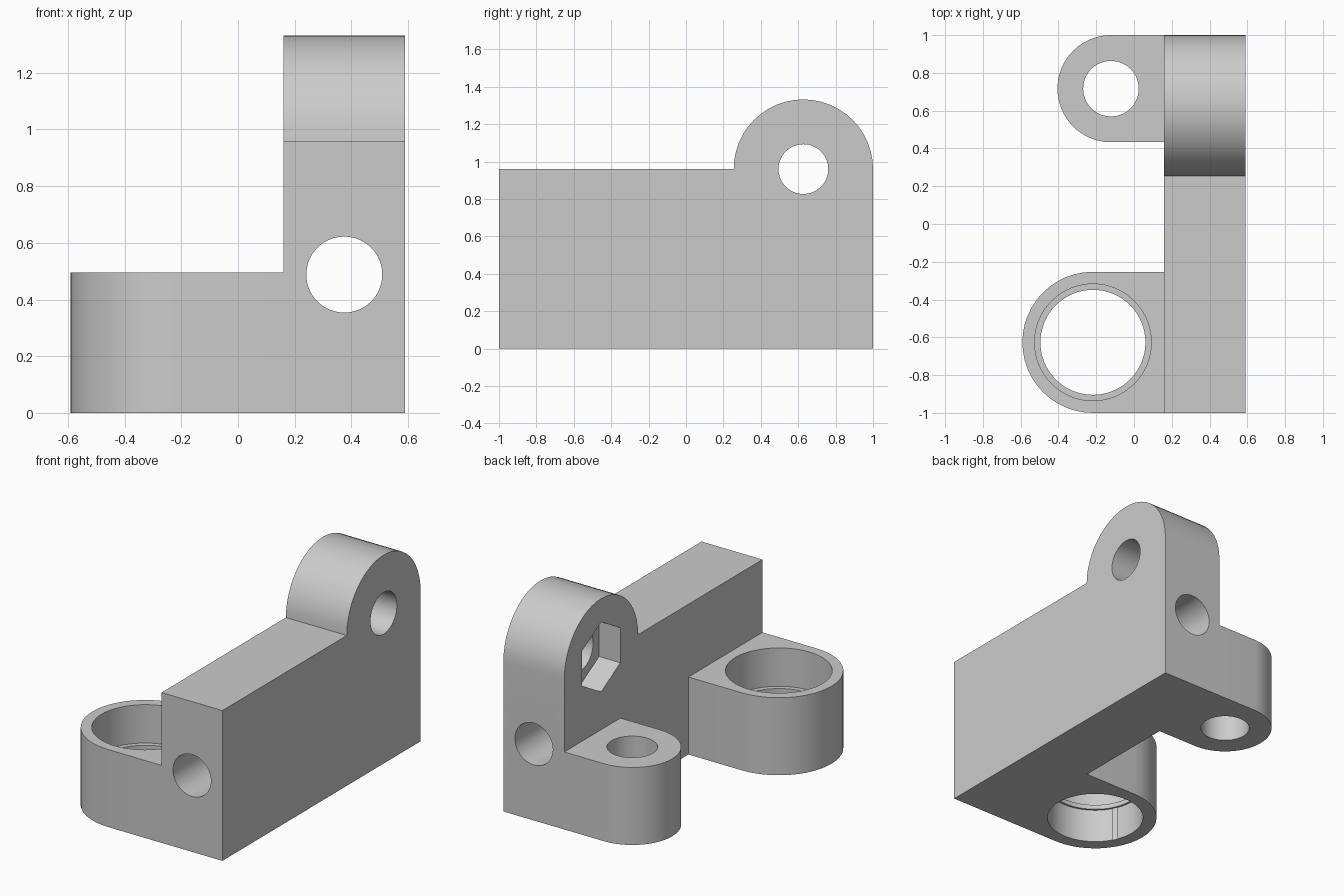
import bpy, bmesh
from math import cos, sin, pi, radians
from mathutils import Vector

cube = bpy.data.objects.get("Cube")
if cube:
    bpy.data.objects.remove(cube, do_unlink=True)

grey = bpy.data.materials.new("plain grey")
grey.use_nodes = True
COLOUR = (0.6, 0.6, 0.6, 1)
grey.diffuse_color = COLOUR
grey.node_tree.nodes["Principled BSDF"].inputs["Base Color"].default_value = COLOUR

X_IN, X_OUT = 0.16, 0.59      # wall thickness
Z_LUG, Z_WALL = 0.495, 0.96   # lug and wall heights


def arc(cu, cv, r, start, end, n):
    """Points on an arc, angles in degrees."""
    return [(cu + r * cos(radians(start + (end - start) * i / n)),
             cv + r * sin(radians(start + (end - start) * i / n))) for i in range(n + 1)]


def circle(cu, cv, r, n=64):
    return arc(cu, cv, r, 0, 360, n)[:-1]


def prism(name, points, axis, low, high):
    """Extrude a flat profile along x, y or z."""
    place = {"x": lambda u, v, w: (w, u, v),
             "y": lambda u, v, w: (u, w, v),
             "z": lambda u, v, w: (u, v, w)}[axis]
    bm = bmesh.new()
    face = bm.faces.new([bm.verts.new(place(u, v, low)) for u, v in points])
    grown = bmesh.ops.extrude_face_region(bm, geom=[face])
    shift = Vector(place(0, 0, high - low))
    bmesh.ops.translate(bm, vec=shift,
                        verts=[g for g in grown["geom"] if isinstance(g, bmesh.types.BMVert)])
    bmesh.ops.recalc_face_normals(bm, faces=bm.faces)
    mesh = bpy.data.meshes.new(name)
    bm.to_mesh(mesh)
    bm.free()
    mesh.materials.append(grey)
    ob = bpy.data.objects.new(name, mesh)
    bpy.context.collection.objects.link(ob)
    return ob


def combine(target, tool, operation):
    """Apply a boolean and discard the tool."""
    mod = target.modifiers.new(operation.title(), "BOOLEAN")
    mod.operation, mod.solver, mod.object = operation, "EXACT", tool
    bpy.context.view_layer.objects.active = target
    bpy.ops.object.modifier_apply(modifier=mod.name)
    bpy.data.objects.remove(tool, do_unlink=True)


def lug(name, cx, cy, r):
    """Round-ended lug reaching into the wall."""
    outline = [(X_IN + 0.04, cy + r)] + arc(cx, cy, r, 90, 270, 24) + [(X_IN + 0.04, cy - r)]
    return prism(name, outline, "z", 0, Z_LUG)


# Upright wall with a rounded ear at the back
EAR_Y, EAR_R = 0.6275, 0.3725
wall = [(-1, 0), (1, 0)] + arc(EAR_Y, Z_WALL, EAR_R, 0, 180, 24) + [(-1, Z_WALL)]
bracket = prism("bracket", wall, "x", X_IN, X_OUT)

# Side lugs
BORE = (-0.2175, -0.6265)
PIN = (-0.122, 0.7165)
combine(bracket, lug("front_lug", *BORE, 0.3735), "UNION")
combine(bracket, lug("back_lug", *PIN, 0.2835), "UNION")

# Holes: stepped bore with a thin lip, pin hole, long hole, ear hole, nut pocket
hexagon = [(EAR_Y + 0.223 * cos(pi / 6 + i * pi / 3),
            Z_WALL + 0.223 * sin(pi / 6 + i * pi / 3)) for i in range(6)]
for name, outline, axis, low, high in [
        ("bore_lip", circle(*BORE, 0.278), "z", -0.1, 0.6),
        ("bore_top", circle(*BORE, 0.309), "z", 0.25, 0.6),
        ("bore_bottom", circle(*BORE, 0.291), "z", -0.1, 0.22),
        ("pin_hole", circle(*PIN, 0.147), "z", -0.1, 0.6),
        ("long_hole", circle(0.375, 0.488, 0.134), "y", -1.1, 1.1),
        ("ear_hole", circle(EAR_Y, Z_WALL, 0.133), "x", 0, 0.7),
        ("nut_pocket", hexagon, "x", 0, X_IN + 0.15)]:
    combine(bracket, prism(name, outline, axis, low, high), "DIFFERENCE")

# Smooth the curves, keep the edges sharp
bpy.ops.object.select_all(action="DESELECT")
bracket.select_set(True)
bpy.context.view_layer.objects.active = bracket
bpy.ops.object.shade_smooth_by_angle(angle=radians(30))
